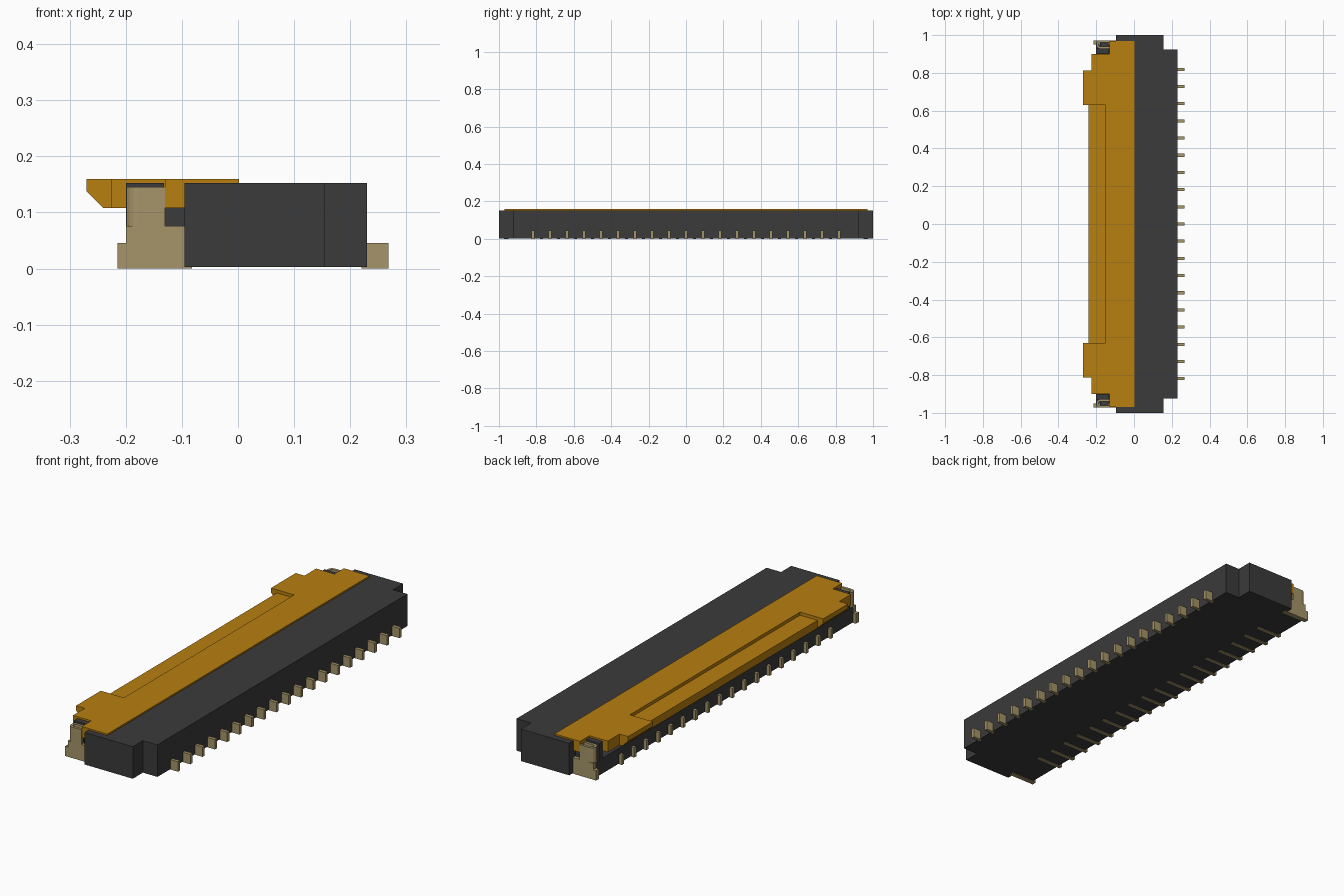
import bpy, bmesh, math

cube = bpy.data.objects.get("Cube")
if cube:
    bpy.data.objects.remove(cube, do_unlink=True)


def material(name, rgb):
    m = bpy.data.materials.new(name)
    m.use_nodes = True
    m.diffuse_color = (*rgb, 1)
    bsdf = next(n for n in m.node_tree.nodes if n.type == 'BSDF_PRINCIPLED')
    bsdf.inputs["Base Color"].default_value = (*rgb, 1)
    bsdf.inputs["Roughness"].default_value = 0.6
    return m


DARK = material("charcoal_plastic", (0.043, 0.043, 0.043))
GOLD = material("amber_plastic", (0.48, 0.215, 0.005))
TAN = material("tan_metal", (0.38, 0.30, 0.14))


def add_prism(bm, pts, lo, hi, axis='Z'):
    """Extrude an outline: (x, y) along Z, or (x, z) along Y."""
    def place(p, h):
        return (p[0], p[1], h) if axis == 'Z' else (p[0], h, p[1])
    a = [bm.verts.new(place(p, lo)) for p in pts]
    b = [bm.verts.new(place(p, hi)) for p in pts]
    bm.faces.new(a)
    bm.faces.new(b)
    n = len(pts)
    for i in range(n):
        j = (i + 1) % n
        bm.faces.new((a[i], a[j], b[j], b[i]))


def add_box(bm, x0, x1, y0, y1, z0, z1):
    add_prism(bm, [(x0, y0), (x1, y0), (x1, y1), (x0, y1)], z0, z1)


def finish(bm, name, mat):
    bmesh.ops.recalc_face_normals(bm, faces=bm.faces[:])
    me = bpy.data.meshes.new(name)
    bm.to_mesh(me)
    bm.free()
    me.materials.append(mat)
    ob = bpy.data.objects.new(name, me)
    bpy.context.collection.objects.link(ob)
    return ob


def mirrored(half):
    """Complete an outline that is symmetric about y = 0."""
    return half + [(x, -y) for x, y in reversed(half)]


# Housing: main block with stepped ends
bm = bmesh.new()
add_prism(bm, mirrored([(-0.095, 1.0), (0.155, 1.0), (0.155, 0.925),
                        (0.23, 0.925)]), 0.003, 0.153)
finish(bm, "housing", DARK)

# Low shelf under the flap
bm = bmesh.new()
add_box(bm, -0.2, -0.09, -0.955, 0.955, 0.003, 0.075)
finish(bm, "housing_shelf", DARK)

# Walls and pivot lugs at both ends of the shelf
bm = bmesh.new()
for s in (-1, 1):
    ya, yb = sorted((s * 0.88, s * 0.955))
    add_box(bm, -0.13, -0.09, ya, yb, 0.07, 0.109)
    ya, yb = sorted((s * 0.902, s * 0.928))
    add_box(bm, -0.2, -0.132, ya, yb, 0.07, 0.153)
finish(bm, "pivot_lugs", DARK)

# Flap: stepped outline, then cut to shape
bm = bmesh.new()
add_prism(bm, mirrored([(0.002, 0.97), (-0.13, 0.97), (-0.13, 0.9),
                        (-0.225, 0.9), (-0.225, 0.813), (-0.27, 0.813),
                        (-0.27, 0.63), (-0.24, 0.63)]), 0.108, 0.16)
flap = finish(bm, "flap", GOLD)

# Cutters: finger recess, chamfer under the tabs, clearance over the housing
cutters = []
bm = bmesh.new()
add_box(bm, -0.3, -0.15, -0.63, 0.63, 0.145, 0.2)
cutters.append(finish(bm, "recess_cutter", GOLD))
bm = bmesh.new()
add_prism(bm, [(-0.28, 0.148), (-0.28, 0.098), (-0.23, 0.098)], -0.9, 0.9, 'Y')
cutters.append(finish(bm, "chamfer_cutter", GOLD))
bm = bmesh.new()
add_box(bm, -0.094, 0.1, -1.1, 1.1, 0.05, 0.152)
cutters.append(finish(bm, "clearance_cutter", GOLD))

bpy.context.view_layer.objects.active = flap
for c in cutters:
    c.hide_render = True
    mod = flap.modifiers.new(c.name, 'BOOLEAN')
    mod.operation = 'DIFFERENCE'
    mod.solver = 'EXACT'
    mod.object = c
    bpy.ops.object.modifier_apply(modifier=mod.name)
for c in cutters:
    bpy.data.objects.remove(c, do_unlink=True)

# Contact tails along the +x side
PITCH = 0.091
bm = bmesh.new()
for i in range(19):
    y = (i - 9) * PITCH
    add_box(bm, 0.22, 0.268, y - 0.008, y + 0.008, 0.0, 0.046)
finish(bm, "rear_contacts", TAN)

# Contact tails along the -x side, offset by half a pitch
bm = bmesh.new()
for i in range(18):
    y = (i - 8.5) * PITCH
    add_box(bm, -0.215, -0.19, y - 0.008, y + 0.008, 0.0, 0.046)
    add_box(bm, -0.19, -0.085, y - 0.008, y + 0.008, 0.0, 0.01)
finish(bm, "front_contacts", TAN)


# Folded metal clips at both ends: U-shaped post, wide foot and outer tail
def arc(cx, cy, r, a0, a1, n=8):
    return [(cx + r * math.cos(math.radians(a0 + (a1 - a0) * i / n)),
             cy + r * math.sin(math.radians(a0 + (a1 - a0) * i / n)))
            for i in range(n + 1)]


u_shape = ([(-0.13, 0.972)] + arc(-0.178, 0.95, 0.022, 90, 270)
           + [(-0.13, 0.928), (-0.13, 0.940)]
           + arc(-0.178, 0.95, 0.010, 270, 90) + [(-0.13, 0.960)])
for s, side in ((1, "back"), (-1, "front")):
    bm = bmesh.new()
    add_prism(bm, [(x, s * y) for x, y in u_shape], 0.07, 0.145)
    ya, yb = sorted((s * 0.950, s * 0.972))
    add_box(bm, -0.2, -0.082, ya, yb, 0.0, 0.076)
    add_box(bm, -0.215, -0.19, ya, yb, 0.0, 0.046)
    finish(bm, side + "_clip", TAN)
    # Dark core inside the fold
    bm = bmesh.new()
    ya, yb = sorted((s * 0.940, s * 0.960))
    add_box(bm, -0.18, -0.135, ya, yb, 0.07, 0.125)
    finish(bm, side + "_clip_core", DARK)
